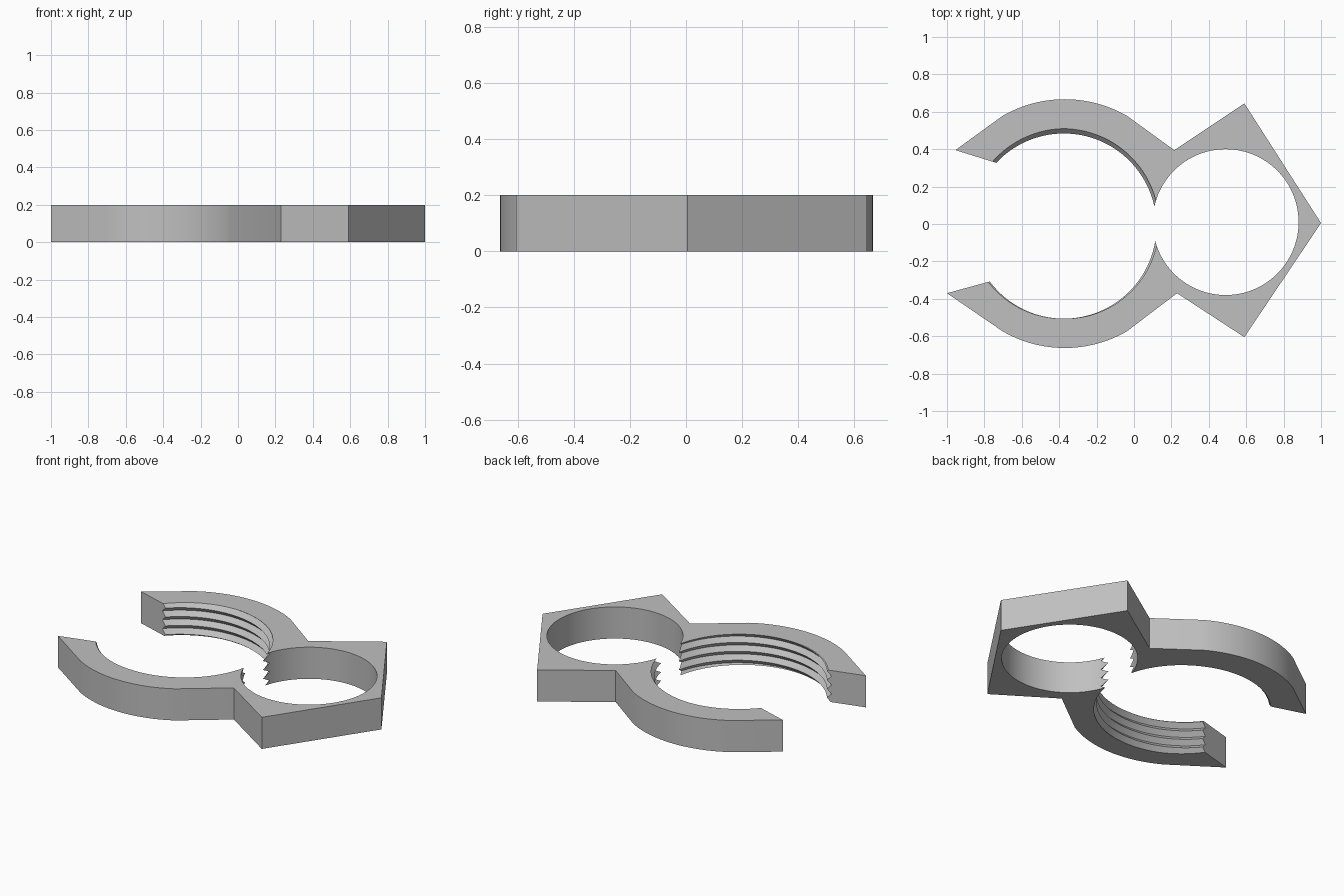
import bpy, bmesh, math

if "Cube" in bpy.data.objects:
    bpy.data.objects.remove(bpy.data.objects["Cube"], do_unlink=True)

HEIGHT = 0.2
PITCH, DEPTH, MINOR = 0.056, 0.026, 0.495    # thread shape
BIG = (-0.375, -0.011)                       # threaded opening centre

grey = bpy.data.materials.new("plain grey")
grey.use_nodes = True
colour = (0.53, 0.53, 0.53, 1)
grey.diffuse_color = colour
grey.node_tree.nodes["Principled BSDF"].inputs["Base Color"].default_value = colour


def make_object(name, bm):
    bmesh.ops.recalc_face_normals(bm, faces=bm.faces)
    mesh = bpy.data.meshes.new(name)
    bm.to_mesh(mesh)
    bm.free()
    mesh.materials.append(grey)
    obj = bpy.data.objects.new(name, mesh)
    bpy.context.collection.objects.link(obj)
    return obj


def arc(cx, cy, r, start, end, steps=24):
    angles = [math.radians(start + (end - start) * i / steps) for i in range(steps + 1)]
    return [(cx + r * math.cos(a), cy + r * math.sin(a)) for a in angles]


def prism(name, outline, bottom, top):
    bm = bmesh.new()
    face = bm.faces.new([bm.verts.new((x, y, bottom)) for x, y in outline])
    result = bmesh.ops.extrude_face_region(bm, geom=[face])
    verts = [v for v in result["geom"] if isinstance(v, bmesh.types.BMVert)]
    bmesh.ops.translate(bm, verts=verts, vec=(0, 0, top - bottom))
    return make_object(name, bm)


def thread_cutter(name, columns=120):
    """Helical zigzag swept around the opening, with its seam on the open side."""
    bm = bmesh.new()
    low = bm.verts.new((*BIG, -0.2))
    high = bm.verts.new((*BIG, 0.45))
    crest = HEIGHT + PITCH / 4               # a crest meets the top on the front arm
    strips = []
    for i in range(columns + 1):
        a = math.radians(-170 + 340 * i / columns)
        strip = []
        for k in range(-12, 7):
            r = MINOR + DEPTH * (k % 2)
            z = crest + k * PITCH / 2 + PITCH * a / math.tau
            strip.append(bm.verts.new((BIG[0] + r * math.cos(a), BIG[1] + r * math.sin(a), z)))
        strips.append(strip)
    for s, t in zip(strips, strips[1:]):
        for k in range(len(s) - 1):
            bm.faces.new((s[k], t[k], t[k + 1], s[k + 1]))
        bm.faces.new((low, t[0], s[0]))
        bm.faces.new((high, s[-1], t[-1]))
    for strip in (strips[0], strips[-1]):
        bm.faces.new([low] + strip + [high])
    return make_object(name, bm)


# Clamp body: pointed head, two curved arms, rough inner edge
outline = [(1.0, 0.005), (0.59, 0.645), (0.215, 0.395)]
outline += arc(-0.37, 0, 0.667, 60, 120)
outline += [(-0.955, 0.395), (-0.73, 0.325), (-0.6, 0.285), (0, 0.03), (0.3, 0.03)]
outline += [(0.3, -0.05), (0, -0.05), (-0.6, -0.26), (-0.77, -0.307), (-1.0, -0.37)]
outline += arc(-0.37, 0, 0.663, 240, 300)
outline += [(0.23, -0.37), (0.59, -0.605)]
body = prism("clamp_body", outline, 0, HEIGHT)

# Round smooth opening and threaded opening
cutters = [
    prism("ring_cutter", arc(0.49, 0.01, 0.39, 0, 360, 96)[:-1], -0.1, HEIGHT + 0.1),
    thread_cutter("thread_cutter"),
]
bpy.ops.object.select_all(action='DESELECT')
body.select_set(True)
bpy.context.view_layer.objects.active = body
for cutter in cutters:
    cutter.hide_render = True
    mod = body.modifiers.new(cutter.name, 'BOOLEAN')
    mod.operation = 'DIFFERENCE'
    mod.solver = 'EXACT'
    mod.object = cutter
    bpy.ops.object.modifier_apply(modifier=mod.name)
    bpy.data.objects.remove(cutter, do_unlink=True)

bpy.ops.object.shade_smooth_by_angle(angle=math.radians(20))
